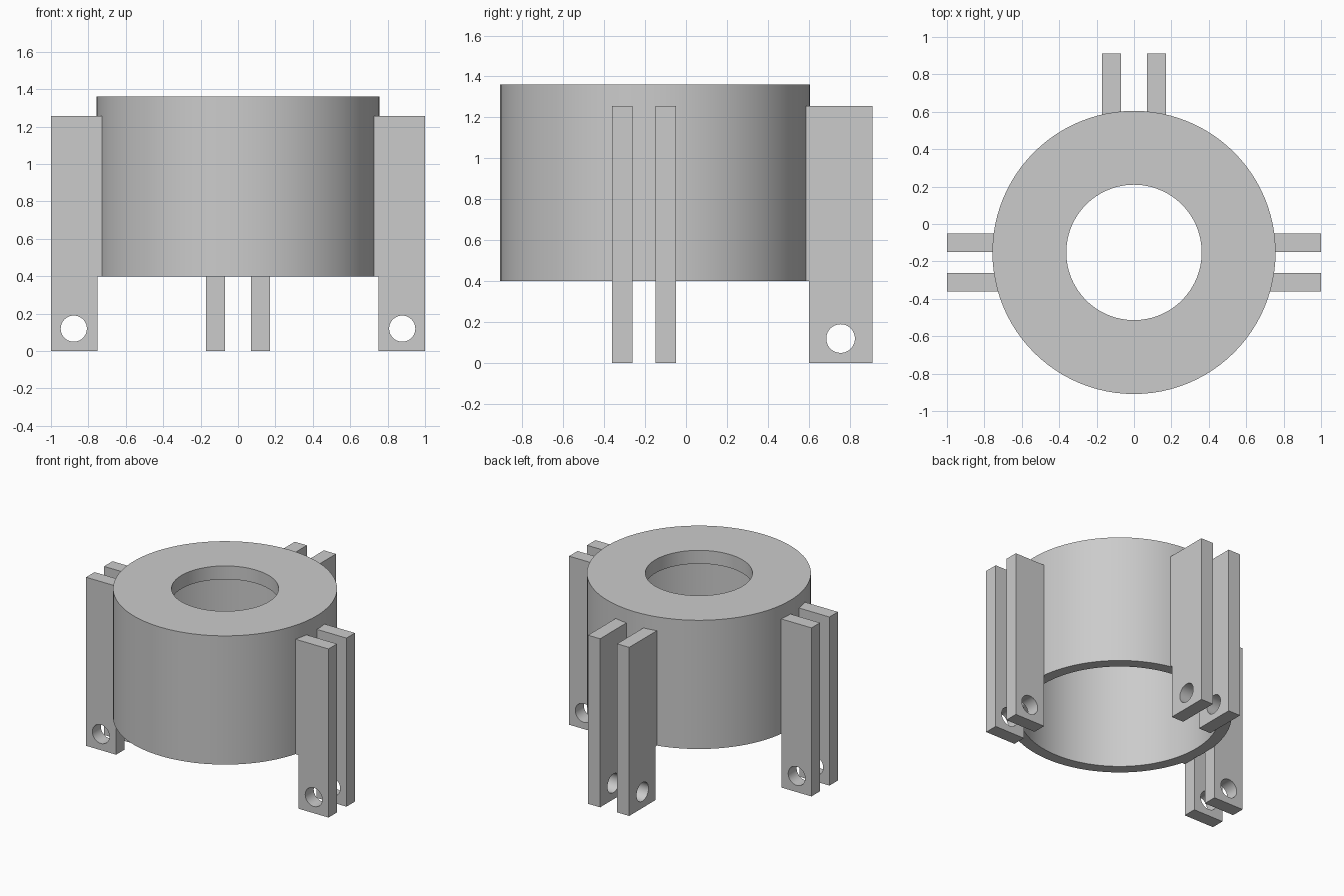
import bpy, bmesh, math
from mathutils import Matrix, Vector

cube = bpy.data.objects.get("Cube")
if cube:
    bpy.data.objects.remove(cube, do_unlink=True)

grey = bpy.data.materials.new("plain grey")
grey.use_nodes = True
colour = (0.6, 0.6, 0.6, 1)
grey.diffuse_color = colour
grey.node_tree.nodes["Principled BSDF"].inputs["Base Color"].default_value = colour

CENTRE_Y = -0.152
RIM_Z, LEG_TOP = 0.4, 1.257
STEP_R, ROOT_R = 0.752, 0.70      # leg faces below and inside the wall
HOLE_R, HOLE_Z = 0.07, 0.12


def finish(name, bm):
    """Clean the mesh, add it to the scene and shade it."""
    bmesh.ops.remove_doubles(bm, verts=bm.verts, dist=0.0001)
    bmesh.ops.recalc_face_normals(bm, faces=bm.faces)
    mesh = bpy.data.meshes.new(name)
    bm.to_mesh(mesh)
    bm.free()
    mesh.materials.append(grey)
    obj = bpy.data.objects.new(name, mesh)
    bpy.context.collection.objects.link(obj)
    bpy.ops.object.select_all(action='DESELECT')
    obj.select_set(True)
    bpy.context.view_layer.objects.active = obj
    bpy.ops.object.shade_smooth_by_angle(angle=math.radians(30))
    return obj


def lathe(name, profile, steps=96):
    """Turn a closed (radius, height) profile about the vertical axis."""
    bm = bmesh.new()
    verts = [bm.verts.new((r, 0, z)) for r, z in profile]
    edges = [bm.edges.new((v, verts[i - 1])) for i, v in enumerate(verts)]
    bmesh.ops.spin(bm, geom=verts + edges, cent=(0, 0, 0), axis=(0, 0, 1),
                   angle=math.tau, steps=steps, use_duplicate=False)
    bmesh.ops.translate(bm, verts=bm.verts, vec=(0, CENTRE_Y, 0))
    return finish(name, bm)


def add_outline(curve, points):
    spline = curve.splines.new('POLY')
    spline.points.add(len(points) - 1)
    for p, (x, y) in zip(spline.points, points):
        p.co = (x, y, 0, 1)
    spline.use_cyclic_u = True


def leg(name, outward, origin, outer, hole_at):
    """Stepped upright plate with a pin hole, standing out along a direction."""
    curve = bpy.data.curves.new(name + "_outline", 'CURVE')
    curve.dimensions, curve.fill_mode, curve.extrude = '2D', 'BOTH', 0.05
    add_outline(curve, [(STEP_R, 0), (outer, 0), (outer, LEG_TOP),
                        (ROOT_R, LEG_TOP), (ROOT_R, RIM_Z), (STEP_R, RIM_Z)])
    turns = [math.tau * i / 40 for i in range(40)]
    add_outline(curve, [(hole_at + HOLE_R * math.cos(a), HOLE_Z + HOLE_R * math.sin(a))
                        for a in turns])
    helper = bpy.data.objects.new(name + "_outline", curve)
    bpy.context.collection.objects.link(helper)
    graph = bpy.context.evaluated_depsgraph_get()
    flat = bpy.data.meshes.new_from_object(helper.evaluated_get(graph))
    bm = bmesh.new()
    bm.from_mesh(flat)
    bpy.data.objects.remove(helper, do_unlink=True)
    bpy.data.curves.remove(curve)
    bpy.data.meshes.remove(flat)

    # Stand the profile up and turn it outward
    out, up = Vector(outward), Vector((0, 0, 1))
    turn = Matrix((out, up, out.cross(up))).transposed().to_4x4()
    bm.transform(Matrix.Translation(origin) @ turn)
    return finish(name, bm)


# Hollow drum, open below, with a round opening in its lid
lathe("drum_shell", [(0.757, RIM_Z), (0.757, 1.36), (0.362, 1.36),
                     (0.362, 1.26), (0.675, 1.26), (0.675, RIM_Z)])

# Paired legs on both sides
for side, sx in (("left", 1), ("right", -1)):
    for place, y in (("front", -0.312), ("rear", -0.1)):
        leg(f"{side}_{place}_leg", (sx, 0, 0), (0, y, 0), 1.0, 0.878)

# Paired legs at the back
for side, sx in (("left", 1), ("right", -1)):
    leg(f"back_{side}_leg", (0, 1, 0), (sx * 0.12, CENTRE_Y, 0), 1.064, 0.907)
